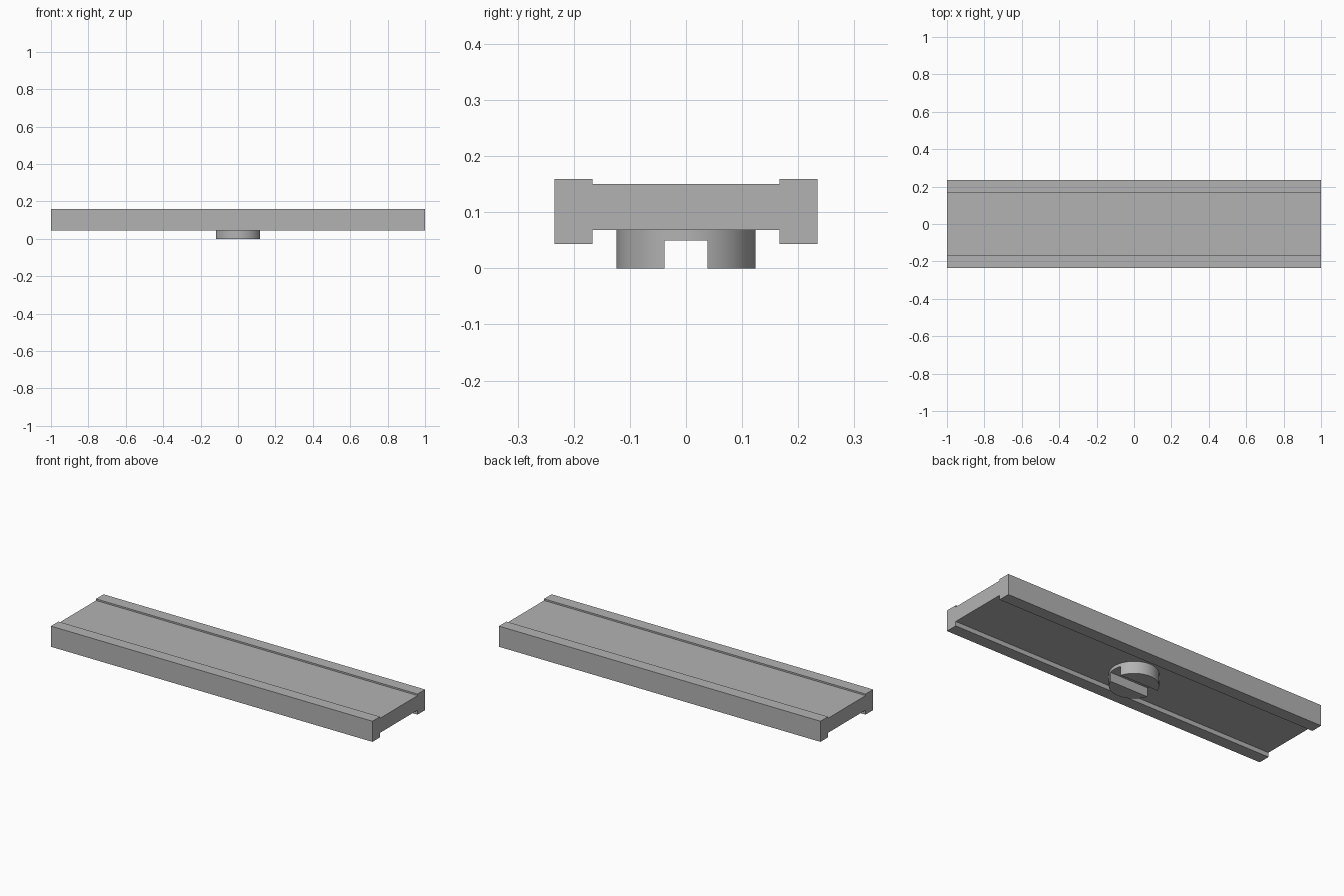
import bpy
import bmesh
from mathutils import Matrix

cube = bpy.data.objects.get("Cube")
if cube:
    bpy.data.objects.remove(cube, do_unlink=True)

GREY = (0.45, 0.45, 0.45, 1.0)
grey = bpy.data.materials.new("plain grey")
grey.use_nodes = True
grey.diffuse_color = GREY
grey.node_tree.nodes["Principled BSDF"].inputs["Base Color"].default_value = GREY


def add_object(name, bm):
    """Turn a bmesh into a named grey object."""
    bmesh.ops.recalc_face_normals(bm, faces=bm.faces)
    mesh = bpy.data.meshes.new(name)
    bm.to_mesh(mesh)
    bm.free()
    mesh.materials.append(grey)
    obj = bpy.data.objects.new(name, mesh)
    bpy.context.collection.objects.link(obj)
    return obj


# Plate with raised and lowered rails: half profile mirrored, then extruded along x
half = [(0.167, 0.068), (0.167, 0.043), (0.234, 0.043),
        (0.234, 0.159), (0.167, 0.159), (0.167, 0.15)]
profile = half + [(-y, z) for y, z in reversed(half)]
bm = bmesh.new()
end = bm.faces.new([bm.verts.new((-1, y, z)) for y, z in profile])
side = bmesh.ops.extrude_face_region(bm, geom=[end])
moved = [v for v in side["geom"] if isinstance(v, bmesh.types.BMVert)]
bmesh.ops.translate(bm, verts=moved, vec=(2, 0, 0))
add_object("railed_plate", bm)

# Round boss under the plate
BOTTOM, TOP = 0.0, 0.069
bm = bmesh.new()
bmesh.ops.create_cone(bm, cap_ends=True, segments=64, radius1=0.124, radius2=0.124,
                      depth=TOP - BOTTOM,
                      matrix=Matrix.Translation((0, 0, (TOP + BOTTOM) / 2)))
boss = add_object("slotted_boss", bm)

# Slot cutter running lengthwise through the boss
bm = bmesh.new()
bmesh.ops.create_cube(bm, size=1, matrix=Matrix.Diagonal((0.4, 0.077, 0.1, 1)))
cutter = add_object("slot_cutter", bm)
cutter.hide_render = True
cutter.hide_viewport = True
cut = boss.modifiers.new("slot", 'BOOLEAN')
cut.operation = 'DIFFERENCE'
cut.solver = 'EXACT'
cut.object = cutter

# Apply the cut and smooth the round wall
bpy.ops.object.select_all(action='DESELECT')
boss.select_set(True)
bpy.context.view_layer.objects.active = boss
bpy.ops.object.modifier_apply(modifier=cut.name)
bpy.data.objects.remove(cutter, do_unlink=True)
bpy.ops.object.shade_smooth_by_angle()
